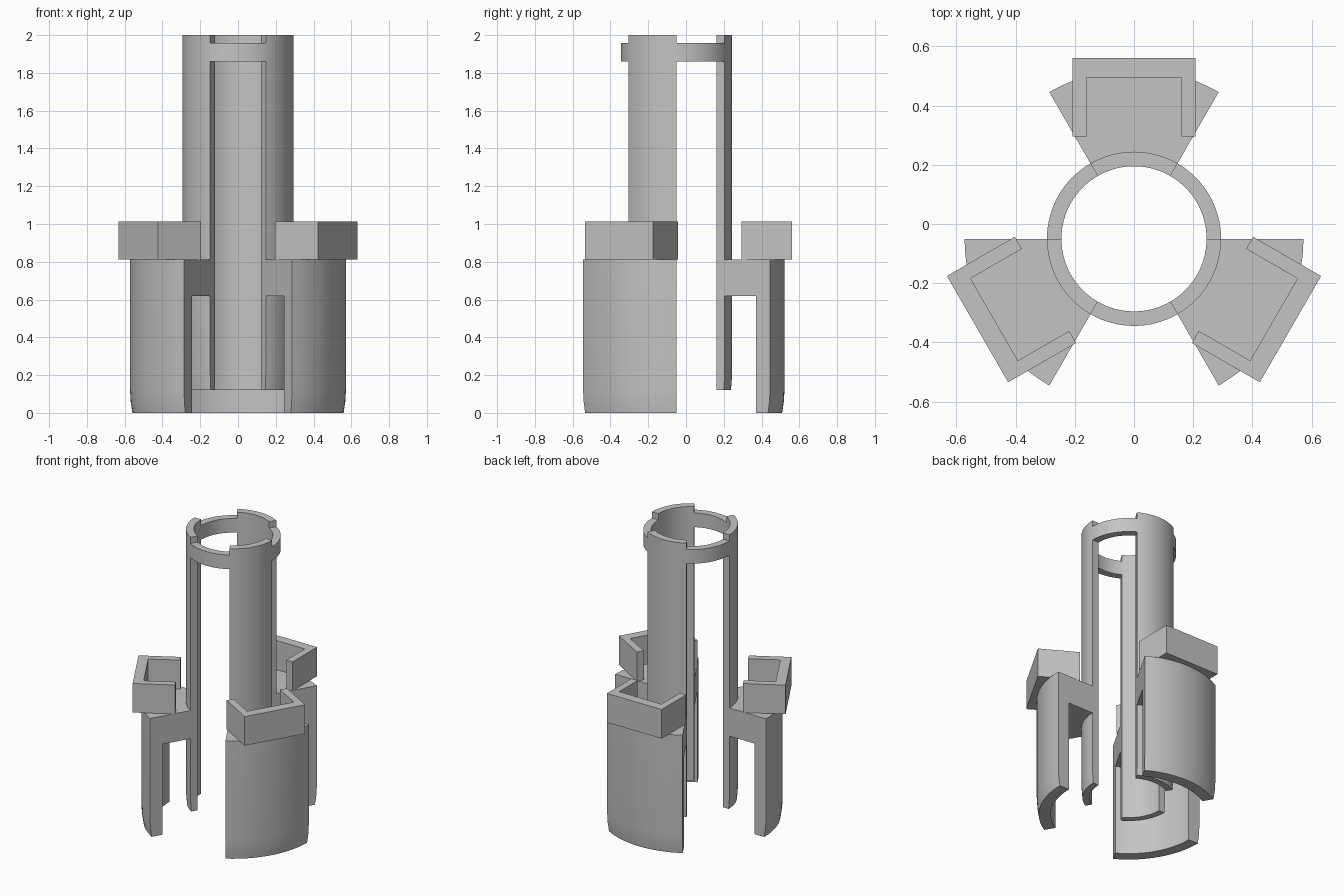
import bpy
import bmesh
from math import radians, sin, cos
from mathutils import Matrix, Vector

cube = bpy.data.objects.get("Cube")
if cube:
    bpy.data.objects.remove(cube, do_unlink=True)

AXIS_Y = -0.05          # the shared axis of all the round parts
R_IN, R_OUT = 0.245, 0.294

grey = bpy.data.materials.new("plain grey")
grey.use_nodes = True
colour = (0.55, 0.55, 0.55, 1)
grey.diffuse_color = colour
grey.node_tree.nodes["Principled BSDF"].inputs["Base Color"].default_value = colour


def finish(name, bm, turn):
    """Turn the part about the axis, then make a shaded object of it."""
    bm.transform(Matrix.Translation((0, AXIS_Y, 0)) @ Matrix.Rotation(radians(turn), 4, "Z"))
    bmesh.ops.recalc_face_normals(bm, faces=bm.faces)
    mesh = bpy.data.meshes.new(name)
    bm.to_mesh(mesh)
    bm.free()
    mesh.materials.append(grey)
    obj = bpy.data.objects.new(name, mesh)
    bpy.context.collection.objects.link(obj)
    bpy.ops.object.select_all(action="DESELECT")
    obj.select_set(True)
    bpy.context.view_layer.objects.active = obj
    bpy.ops.object.shade_smooth_by_angle(angle=radians(30))


def sector(name, profile, turn, steps=16):
    """Sweep a closed (radius, height) profile through 60 degrees about +y."""
    bm = bmesh.new()
    rings = []
    for i in range(steps + 1):
        a = radians(60 + 60 * i / steps)
        rings.append([bm.verts.new((r * cos(a), r * sin(a), z)) for r, z in profile])
    for a, b in zip(rings, rings[1:]):
        for j in range(len(profile)):
            k = (j + 1) % len(profile)
            bm.faces.new((a[j], a[k], b[k], b[j]))
    bm.faces.new(rings[0])
    bm.faces.new(rings[-1])
    finish(name, bm, turn)


def prism(name, outline, bottom, top, turn):
    """Extrude a plan outline upward."""
    bm = bmesh.new()
    base = bm.faces.new([bm.verts.new((x, y, bottom)) for x, y in outline])
    up = bmesh.ops.extrude_face_region(bm, geom=[base])["geom"]
    bmesh.ops.translate(bm, vec=Vector((0, 0, top - bottom)),
                        verts=[v for v in up if isinstance(v, bmesh.types.BMVert)])
    finish(name, bm, turn)


# Tall column, shelf and outer skirt as one section
leg_profile = [(R_IN, 0.12), (R_IN, 2), (R_OUT, 2), (R_OUT, 0.813), (0.572, 0.813),
               (0.572, 0.13), (0.568, 0.06), (0.559, 0), (0.485, 0), (0.485, 0.62),
               (R_OUT, 0.62), (R_OUT, 0.2), (0.288, 0.12)]
# Bridge of the upper ring between two columns
bridge_profile = [(R_IN, 1.86), (R_IN, 1.957), (R_OUT, 1.957), (R_OUT, 1.86)]
# U-shaped bracket, open toward the axis
half = [(0.207, 0.61), (0.207, 0.345), (0.16, 0.345), (0.16, 0.545)]
bracket_outline = half + [(-x, y) for x, y in reversed(half)]

for side, turn in (("back", 0), ("right", 120), ("left", 240)):
    sector(side + "_leg", leg_profile, turn)
    prism(side + "_bracket", bracket_outline, 0.813, 1.012, turn)
    sector(side + "_ring_bridge", bridge_profile, turn + 60)
